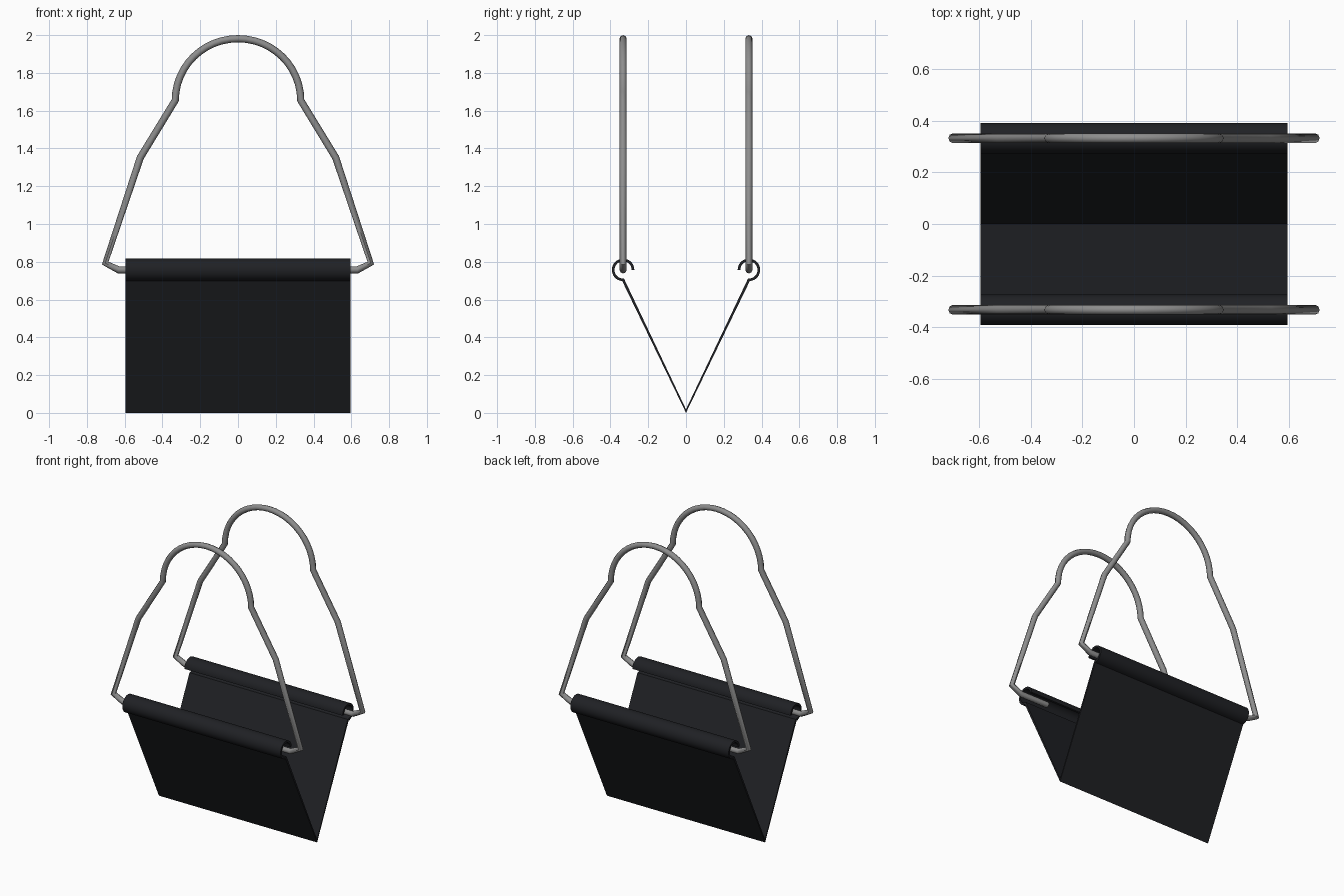
import bpy, bmesh
from math import sin, cos, pi, radians
from mathutils import Vector

if "Cube" in bpy.data.objects:
    bpy.data.objects.remove(bpy.data.objects["Cube"])

HALF_W = 0.595          # half length of the fabric sling
ROD_Y, ROD_Z = 0.333, 0.757


def material(name, colour):
    m = bpy.data.materials.new(name)
    m.diffuse_color = colour
    m.use_nodes = True
    m.node_tree.nodes["Principled BSDF"].inputs["Base Color"].default_value = m.diffuse_color
    return m


steel = material("steel", (0.27, 0.27, 0.27, 1))
fabric = material("dark_fabric", (0.014, 0.015, 0.018, 1))


# Fabric sling: V-shaped sheet with an open curl at each upper edge
def sling():
    r = 0.0525
    half = [(Vector((-ROD_Y + r * cos(a), ROD_Z + r * sin(a))), 0.007)
            for a in (radians(270 * i / 27) for i in range(28))]
    path = half + [(Vector((0, 0.0095)), 0.004)]
    path += [(Vector((-p.x, p.y)), t) for p, t in reversed(half)]
    left, right = [], []
    for i, (p, t) in enumerate(path):
        d0 = (p - path[i - 1][0]).normalized() if i else None
        d1 = (path[i + 1][0] - p).normalized() if i < len(path) - 1 else d0
        d0 = d0 or d1
        n0, n1 = Vector((-d0.y, d0.x)), Vector((-d1.y, d1.x))
        n = (n0 + n1).normalized()
        off = n * (t / max(n.dot(n0), 0.3))
        left.append(p + off)
        right.append(p - off)
    bm = bmesh.new()
    rings = []
    for a, b in zip(left, right):
        rings.append([bm.verts.new((x, q.x, q.y)) for x, q in
                      ((-HALF_W, a), (HALF_W, a), (HALF_W, b), (-HALF_W, b))])
    for q, s in zip(rings, rings[1:]):
        for k in range(4):
            m = (k + 1) % 4
            bm.faces.new((q[k], q[m], s[m], s[k]))
    bm.faces.new(rings[0])
    bm.faces.new(rings[-1])
    bmesh.ops.recalc_face_normals(bm, faces=bm.faces)
    me = bpy.data.meshes.new("fabric_sling")
    bm.to_mesh(me)
    bm.free()
    ob = bpy.data.objects.new("fabric_sling", me)
    bpy.context.collection.objects.link(ob)
    me.materials.append(fabric)
    return ob


# Bent rod handle: round top, splayed legs, ends tucked into the curl
def handle(name, y):
    side = [(0.42, ROD_Z), (0.632, ROD_Z), (0.703, 0.793), (0.517, 1.352)]
    arc = [(0.332 * cos(pi * i / 24), 1.655 + 0.326 * sin(pi * i / 24))
           for i in range(25)]
    pts = side + arc + [(-x, z) for x, z in reversed(side)]
    cu = bpy.data.curves.new(name, 'CURVE')
    cu.dimensions = '3D'
    cu.bevel_depth = 0.019
    cu.bevel_resolution = 2
    cu.use_fill_caps = True
    sp = cu.splines.new('POLY')
    sp.points.add(len(pts) - 1)
    for p, (x, z) in zip(sp.points, pts):
        p.co = (x, y, z, 1)
    cu.materials.append(steel)
    ob = bpy.data.objects.new(name, cu)
    bpy.context.collection.objects.link(ob)
    return ob


parts = [sling(), handle("front_handle", -ROD_Y), handle("back_handle", ROD_Y)]

# Turn the rods into meshes and smooth the curved surfaces
for ob in parts:
    bpy.ops.object.select_all(action='DESELECT')
    ob.select_set(True)
    bpy.context.view_layer.objects.active = ob
    if ob.type == 'CURVE':
        bpy.ops.object.convert(target='MESH')
    bpy.ops.object.shade_smooth_by_angle(angle=radians(50))
